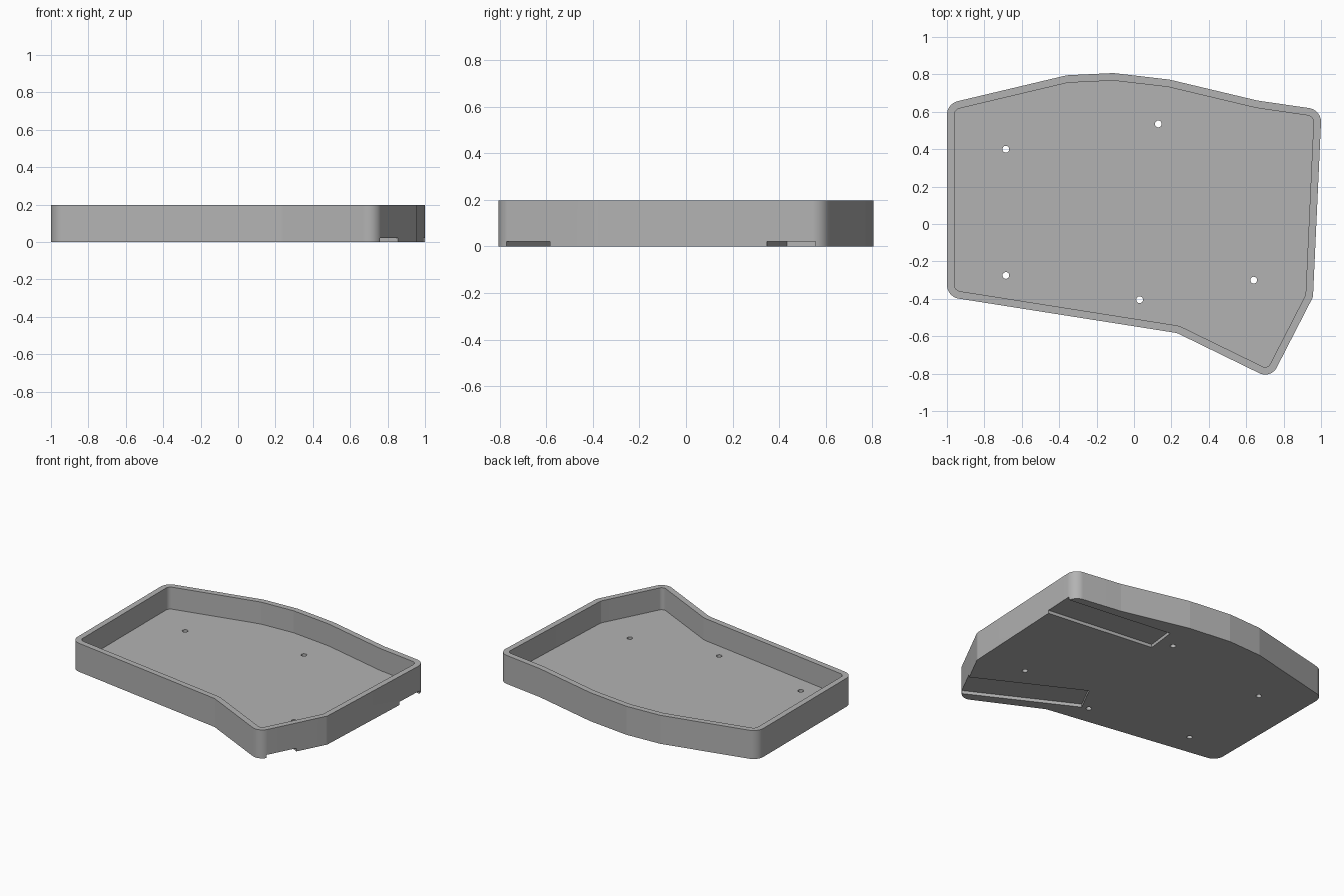
import bpy, bmesh, math
from mathutils import Vector, Matrix

HEIGHT, FLOOR, WALL, SLOT_DEPTH = 0.197, 0.045, 0.04, 0.022

cube = bpy.data.objects.get("Cube")
if cube:
    bpy.data.objects.remove(cube, do_unlink=True)

grey = bpy.data.materials.new("plain_grey")
grey.use_nodes = True
colour = (0.45, 0.45, 0.45, 1)
grey.diffuse_color = colour
grey.node_tree.nodes["Principled BSDF"].inputs["Base Color"].default_value = colour

# Outline corners, counter-clockwise: x, y, fillet radius
CORNERS = [
    (-1, -0.389, 0.075), (0.23, -0.583, 0.08), (0.732, -0.828, 0.07),
    (0.957, -0.39, 0.06), (1.003, 0.61, 0.075), (0.66, 0.66, 0),
    (0.19, 0.772, 0), (-0.11, 0.807, 0), (-0.36, 0.795, 0), (-1, 0.643, 0.075),
]


def rounded_outline(corners):
    pts = []
    for i, (x, y, r) in enumerate(corners):
        p = Vector((x, y))
        a = (Vector(corners[i - 1][:2]) - p).normalized()
        b = (Vector(corners[(i + 1) % len(corners)][:2]) - p).normalized()
        if r == 0:
            pts.append(p)
            continue
        half = a.angle(b) / 2
        centre = p + (a + b).normalized() * r / math.sin(half)
        start = p + a * r / math.tan(half) - centre
        turn = (math.pi - 2 * half) * (1 if a.x * b.y - a.y * b.x < 0 else -1)
        steps = math.ceil(abs(turn) / math.radians(3.5))
        for k in range(steps + 1):
            pts.append(centre + Matrix.Rotation(turn * k / steps, 2) @ start)
    return pts


def inset(pts, distance):
    result = []
    for i, p in enumerate(pts):
        d1 = (p - pts[i - 1]).normalized()
        d2 = (pts[(i + 1) % len(pts)] - p).normalized()
        n1, n2 = Vector((-d1.y, d1.x)), Vector((-d2.y, d2.x))
        result.append(p + (n1 + n2) * distance / (1 + n1.dot(n2)))
    return result


def mesh_object(name, bm):
    bmesh.ops.recalc_face_normals(bm, faces=bm.faces)
    mesh = bpy.data.meshes.new(name)
    bm.to_mesh(mesh)
    bm.free()
    mesh.materials.append(grey)
    obj = bpy.data.objects.new(name, mesh)
    bpy.context.collection.objects.link(obj)
    return obj


# Tray: base, outer wall, rim, inner wall and floor
outer = rounded_outline(CORNERS)
inner = inset(outer, WALL)
bm = bmesh.new()
rings = [[bm.verts.new((p.x, p.y, z)) for p in pts]
         for pts, z in ((outer, 0), (outer, HEIGHT), (inner, HEIGHT), (inner, FLOOR))]
for low, high in zip(rings, rings[1:]):
    for i in range(len(low)):
        bm.faces.new((low[i - 1], low[i], high[i], high[i - 1]))
bm.faces.new(rings[0])
bm.faces.new(rings[-1])
tray = mesh_object("tray", bm)

# Cutter: screw holes through the floor and two open-ended slots underneath
bm = bmesh.new()
for x, y in ((-0.685, 0.4), (0.13, 0.535), (-0.685, -0.275), (0.03, -0.405), (0.64, -0.3)):
    bmesh.ops.create_cone(bm, cap_ends=True, segments=96, radius1=0.018, radius2=0.018,
                          depth=0.2, matrix=Matrix.Translation((x, y, 0)))
for x, y, angle in ((0.22, 0.435, -6.5), (0.075, -0.42, -27.2)):
    place = (Matrix.Translation((x, y, 0)) @ Matrix.Rotation(math.radians(angle), 4, "Z")
             @ Matrix.Diagonal((1.2, 0.21, 2 * SLOT_DEPTH, 1))
             @ Matrix.Translation((0.5, 0.5, 0)))
    bmesh.ops.create_cube(bm, size=1, matrix=place)
cutter = mesh_object("hole_and_slot_cutter", bm)
cutter.hide_render = True

cut = tray.modifiers.new("holes_and_slots", "BOOLEAN")
cut.operation = "DIFFERENCE"
cut.solver = "EXACT"
cut.object = cutter
bpy.ops.object.select_all(action="DESELECT")
tray.select_set(True)
bpy.context.view_layer.objects.active = tray
bpy.ops.object.modifier_apply(modifier=cut.name)
bpy.data.objects.remove(cutter, do_unlink=True)

# Smooth only the rounded corners
bpy.ops.object.shade_smooth_by_angle(angle=math.radians(4.3))
